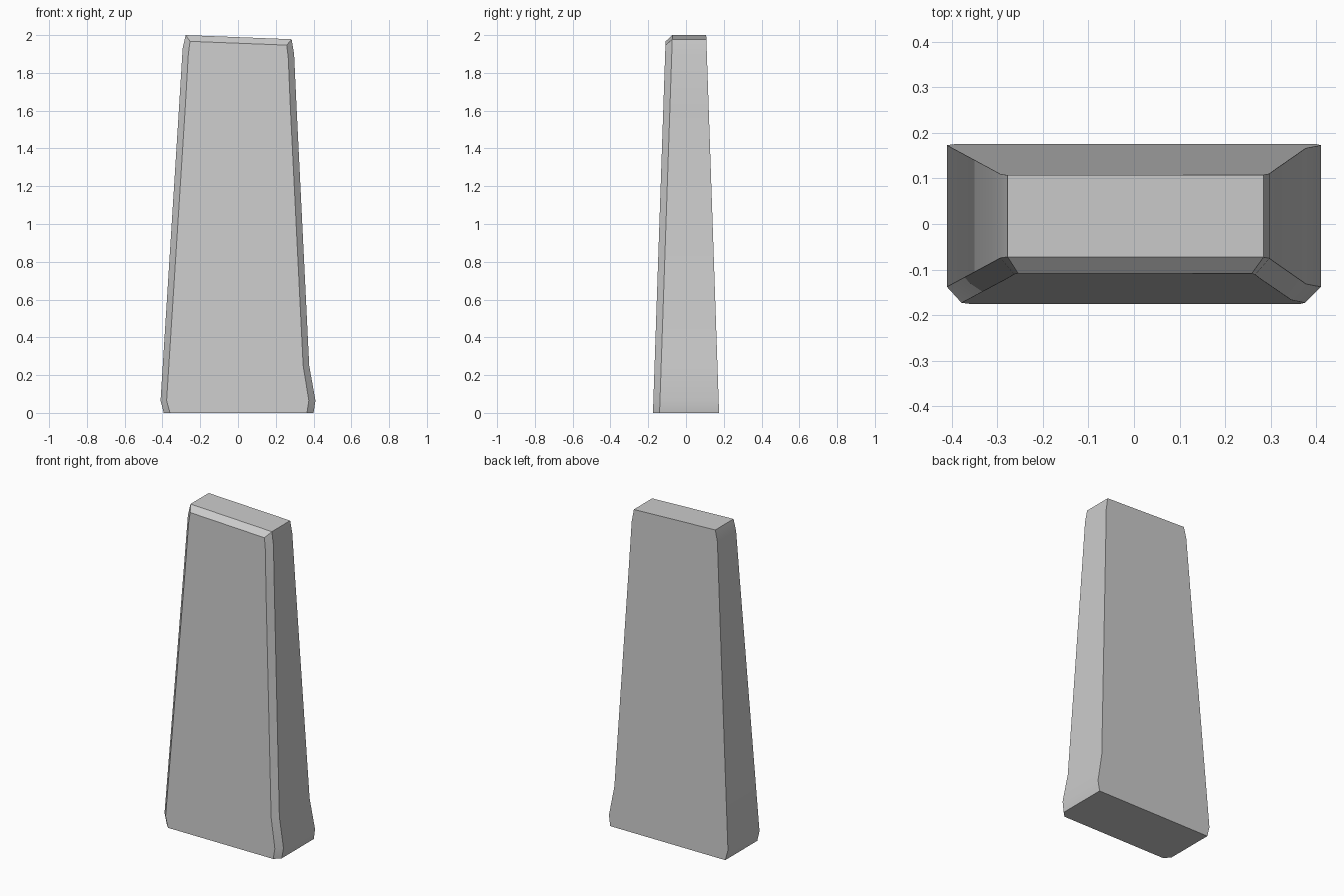
import bpy, bmesh, math

if "Cube" in bpy.data.objects:
    bpy.data.objects.remove(bpy.data.objects["Cube"])

# Front silhouette (x, z), anticlockwise from the bottom left,
# and the matching outline of the chamfered front face
OUTLINE = [(-0.393, 0), (0.40, 0), (0.41, 0.065), (0.377, 0.25), (0.31, 1.62),
           (0.297, 1.9), (0.284, 1.978), (-0.277, 2.0), (-0.293, 1.93), (-0.312, 1.62),
           (-0.41, 0.065)]
FACE = [(-0.36, 0), (0.365, 0), (0.375, 0.065), (0.345, 0.25), (0.277, 1.62),
        (0.266, 1.88), (0.258, 1.947), (-0.254, 1.967), (-0.263, 1.9), (-0.279, 1.62),
        (-0.378, 0.065)]


def half_depth(z):
    return 0.175 - 0.034 * z


bm = bmesh.new()


def ring(points, side, offset=0.0):
    return [bm.verts.new((x, side * half_depth(z) + offset, z)) for x, z in points]


# Tapered slab: front face, chamfer ring, back face
front = ring(FACE, -1)
chamfer = ring(OUTLINE, -1, 0.035)
back = ring(OUTLINE, 1)
bm.faces.new(front)
bm.faces.new(back[::-1])
for a, b in ((front, chamfer), (chamfer, back)):
    for i in range(len(a)):
        j = (i + 1) % len(a)
        bm.faces.new((a[i], b[i], b[j], a[j]))
bmesh.ops.recalc_face_normals(bm, faces=bm.faces)

mesh = bpy.data.meshes.new("standing_stone")
bm.to_mesh(mesh)
bm.free()
stone = bpy.data.objects.new("standing_stone", mesh)
bpy.context.collection.objects.link(stone)

# Soft sides, crisp chamfers
bpy.context.view_layer.objects.active = stone
stone.select_set(True)
bpy.ops.object.shade_smooth_by_angle(angle=math.radians(30))
